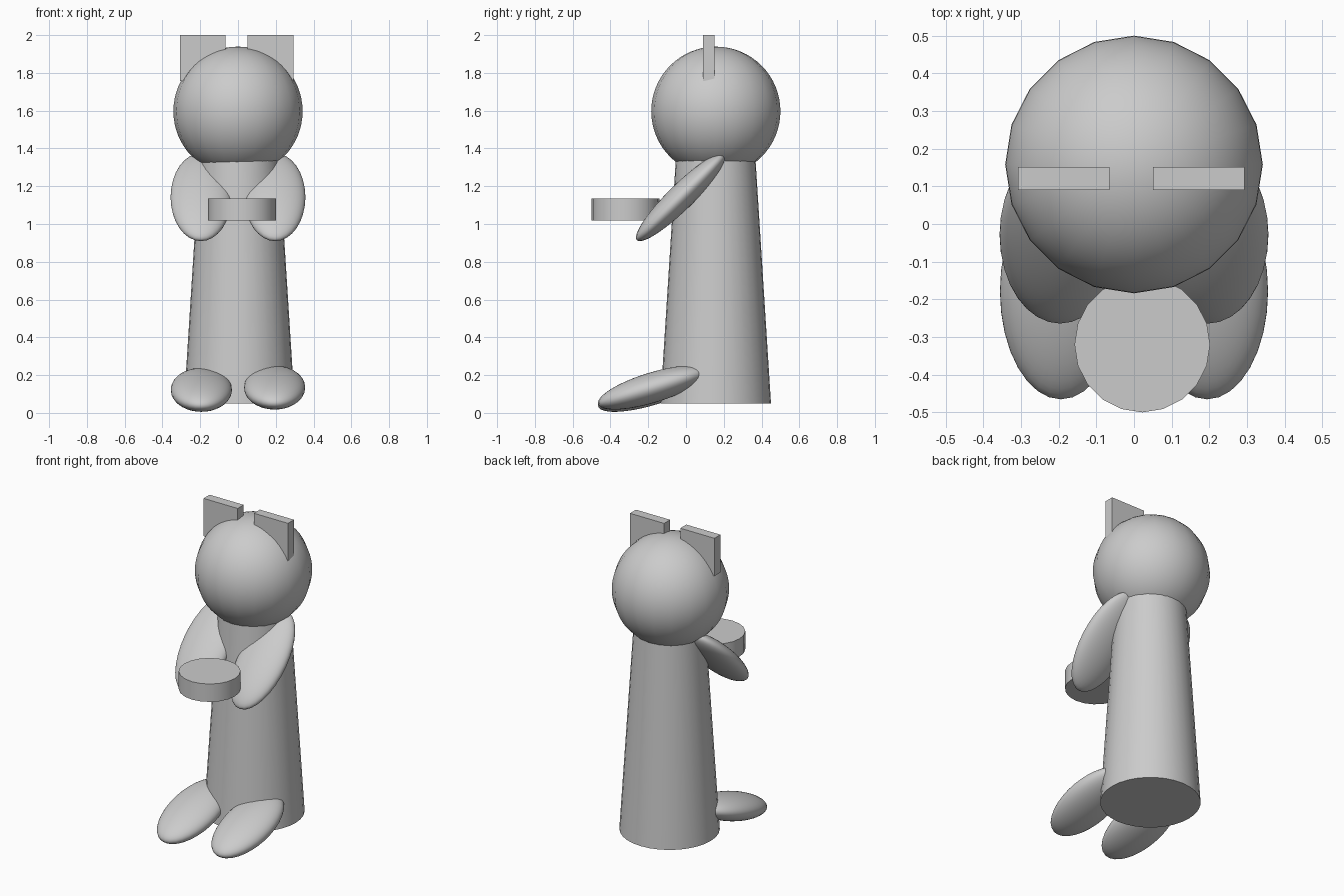
import bpy
import math

cube = bpy.data.objects.get("Cube")
if cube:
    bpy.data.objects.remove(cube, do_unlink=True)

grey = bpy.data.materials.new("plain_grey")
grey.use_nodes = True
colour = (0.6, 0.6, 0.6, 1)
grey.diffuse_color = colour
grey.node_tree.nodes["Principled BSDF"].inputs["Base Color"].default_value = colour


def finish(name, smooth=True):
    """Name the active object, apply its scale, colour and shade it."""
    obj = bpy.context.object
    obj.name = obj.data.name = name
    bpy.ops.object.transform_apply(location=False, rotation=False, scale=True)
    obj.data.materials.append(grey)
    if smooth:
        bpy.ops.object.shade_smooth_by_angle(angle=math.radians(40))
    return obj


def limb(name, centre, half_size, tilt):
    """Flattened ellipsoid, its long axis along y, tilted up towards the back."""
    bpy.ops.mesh.primitive_uv_sphere_add(segments=32, ring_count=24, radius=1, location=centre)
    obj = bpy.context.object
    obj.scale = half_size
    obj.rotation_euler.x = math.radians(tilt)
    finish(name)


def box(name, low, high):
    bpy.ops.mesh.primitive_cube_add(size=1, location=[(a + b) / 2 for a, b in zip(low, high)])
    bpy.context.object.scale = [b - a for a, b in zip(low, high)]
    finish(name, smooth=False)


# Tapered body, its top tucked into the head
bottom, top = 0.05, 1.42
bpy.ops.mesh.primitive_cone_add(vertices=32, radius1=0.293, radius2=0.206, depth=top - bottom,
                                location=(0.007, 0.157, (bottom + top) / 2))
finish("body")

# Round head
bpy.ops.mesh.primitive_uv_sphere_add(segments=20, ring_count=32, radius=0.342,
                                     location=(0, 0.158, 1.597))
finish("head")

# Flat square ears
box("right_ear", (-0.308, 0.09, 1.757), (-0.065, 0.151, 2))
box("left_ear", (0.05, 0.09, 1.757), (0.293, 0.151, 2))

# Arms and feet
for side, sign, foot_height in (("right", -1, 0.122), ("left", 1, 0.134)):
    limb(side + "_arm", (sign * 0.196, -0.028, 1.142), (0.161, 0.325, 0.068), 44.5)
    limb(side + "_foot", (sign * 0.194, -0.178, foot_height), (0.162, 0.3, 0.08), 17)

# Round dish held in front
bpy.ops.mesh.primitive_cylinder_add(vertices=20, radius=0.18, depth=0.115,
                                    location=(0.022, -0.32, 1.077))
finish("dish")
